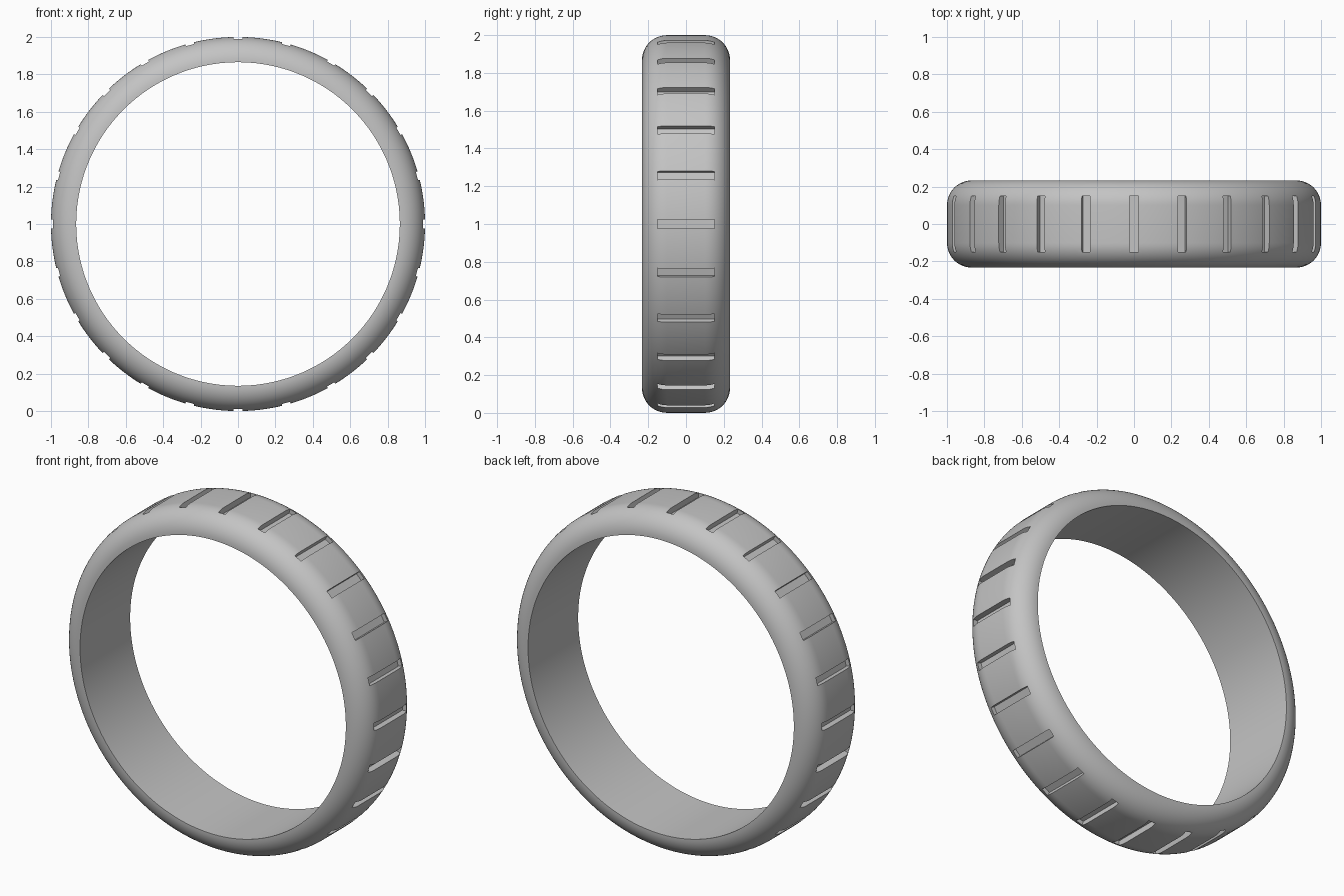
import bpy, bmesh, math
from mathutils import Matrix, Vector

OUTER, BORE, HALF_WIDTH, ROUND = 1.0, 0.865, 0.233, 0.132
SEGMENTS, ARC_STEPS = 192, 12
SLOTS, SLOT_WIDTH, SLOT_LENGTH, SLOT_DEPTH = 24, 0.046, 0.30, 0.035

cube = bpy.data.objects.get("Cube")
if cube:
    bpy.data.objects.remove(cube, do_unlink=True)


def make_object(name, bm):
    bmesh.ops.recalc_face_normals(bm, faces=bm.faces)
    mesh = bpy.data.meshes.new(name)
    bm.to_mesh(mesh)
    bm.free()
    obj = bpy.data.objects.new(name, mesh)
    bpy.context.collection.objects.link(obj)
    return obj


def axle_turn(angle):
    return Matrix.Rotation(angle, 4, 'Y')


grey = bpy.data.materials.new("mid grey")
grey.use_nodes = True
colour = (0.55, 0.55, 0.55, 1)
grey.diffuse_color = colour
grey.node_tree.nodes["Principled BSDF"].inputs["Base Color"].default_value = colour

# Tyre cross-section: straight bore, rounded shoulders, flat tread
shoulder = [Vector((OUTER - ROUND + ROUND * math.sin(a), 0, 0)) +
            Vector((0, HALF_WIDTH - ROUND + ROUND * math.cos(a), 0))
            for a in (math.pi / 2 * i / ARC_STEPS for i in range(ARC_STEPS + 1))]
half = [Vector((BORE, HALF_WIDTH, 0))] + shoulder
profile = half + [Vector((p.x, -p.y, 0)) for p in reversed(half)]

# Revolve the section around the axle
bm = bmesh.new()
rings = []
for s in range(SEGMENTS):
    turn = axle_turn(2 * math.pi * (s + 0.5) / SEGMENTS)
    rings.append([bm.verts.new(turn @ p + Vector((0, 0, OUTER))) for p in profile])
count = len(profile)
for s in range(SEGMENTS):
    a, b = rings[s], rings[(s + 1) % SEGMENTS]
    for i in range(count):
        j = (i + 1) % count
        bm.faces.new((a[i], a[j], b[j], b[i]))
tyre = make_object("tyre", bm)
tyre.data.materials.append(grey)

# Tread slot cutters, evenly spaced around the rim
bm = bmesh.new()
height = SLOT_DEPTH * 2
for k in range(SLOTS):
    place = (Matrix.Translation((0, 0, OUTER)) @ axle_turn(2 * math.pi * k / SLOTS)
             @ Matrix.Translation((OUTER, 0, 0))
             @ Matrix.Diagonal((height, SLOT_LENGTH, SLOT_WIDTH, 1)))
    bmesh.ops.create_cube(bm, size=1, matrix=place)
cutter = make_object("slot_cutter", bm)
cutter.data.materials.append(grey)
cutter.hide_render = True

# Cut the slots, then discard the cutter
cut = tyre.modifiers.new("tread slots", 'BOOLEAN')
cut.operation = 'DIFFERENCE'
cut.solver = 'EXACT'
cut.object = cutter
bpy.ops.object.select_all(action='DESELECT')
bpy.context.view_layer.objects.active = tyre
tyre.select_set(True)
bpy.ops.object.modifier_apply(modifier=cut.name)
bpy.data.objects.remove(cutter, do_unlink=True)
bpy.ops.object.shade_smooth_by_angle(angle=math.radians(30))
